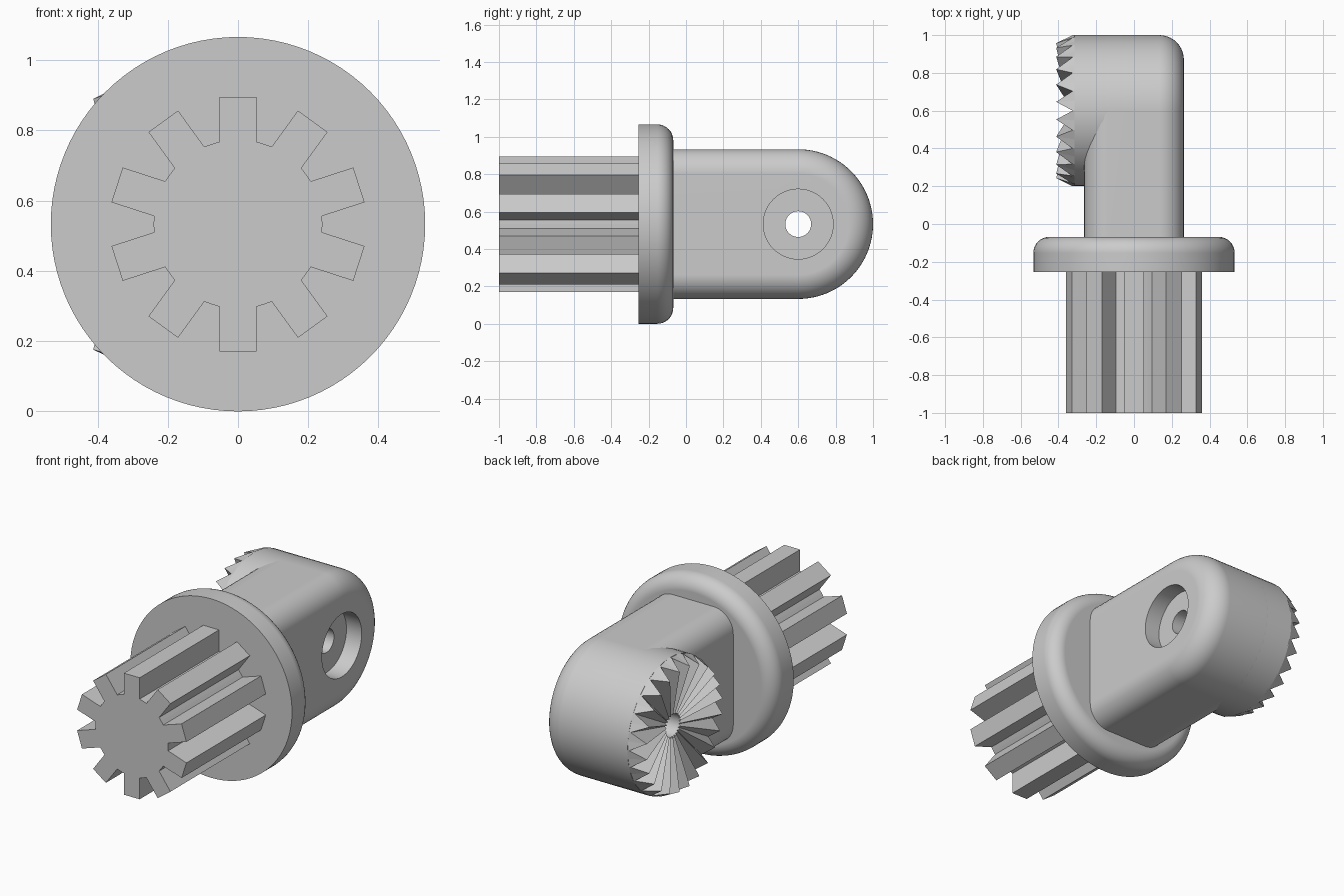
import bpy, bmesh
from math import sin, cos, pi, radians
from mathutils import Vector

if "Cube" in bpy.data.objects:
    bpy.data.objects.remove(bpy.data.objects["Cube"], do_unlink=True)

CZ = 0.533       # height of the shaft axis
PIVOT = 0.6      # y of the pivot hole
SEG = 96
TEETH = 24
HOLE, BORE, ARM = 0.069, 0.187, 0.4

grey = bpy.data.materials.new("plain grey")
grey.use_nodes = True
grey.diffuse_color = (0.6, 0.6, 0.6, 1)
grey.node_tree.nodes["Principled BSDF"].inputs["Base Color"].default_value = (0.6, 0.6, 0.6, 1)


def loft(name, rings, loop=False):
    """Skin a list of equal-length point rings; cap the ends or close the loop."""
    bm = bmesh.new()
    rows = [[bm.verts.new(p) for p in ring] for ring in rings]
    n = len(rows[0])
    pairs = list(zip(rows, rows[1:]))
    if loop:
        pairs.append((rows[-1], rows[0]))
    else:
        bm.faces.new(rows[0])
        bm.faces.new(rows[-1])
    for a, b in pairs:
        for i in range(n):
            j = (i + 1) % n
            bm.faces.new((a[i], a[j], b[j], b[i]))
    bmesh.ops.recalc_face_normals(bm, faces=bm.faces)
    mesh = bpy.data.meshes.new(name)
    bm.to_mesh(mesh)
    bm.free()
    mesh.materials.append(grey)
    obj = bpy.data.objects.new(name, mesh)
    bpy.context.collection.objects.link(obj)
    return obj


def activate(obj):
    bpy.ops.object.select_all(action='DESELECT')
    obj.select_set(True)
    bpy.context.view_layer.objects.active = obj


def smooth(obj, angle=30):
    activate(obj)
    bpy.ops.object.shade_smooth_by_angle(angle=radians(angle))
    mod = obj.modifiers.new("flat caps", 'WEIGHTED_NORMAL')
    mod.keep_sharp = True


def shaft_ring(y, r):
    return [Vector((r * cos(2 * pi * i / SEG), y, CZ + r * sin(2 * pi * i / SEG)))
            for i in range(SEG)]


def pivot_point(x, r, i, n):
    a = 2 * pi * i / n
    return Vector((x, PIVOT + r * sin(a), CZ + r * cos(a)))


def pivot_ring(x, r, n=2 * TEETH):
    return [pivot_point(x, r, i, n) for i in range(n)]


# Splined shaft with ten square teeth
def spline_outline(y):
    pts = []
    for t in range(10):
        a = t * pi / 5
        out, side = Vector((sin(a), 0, cos(a))), Vector((cos(a), 0, -sin(a)))
        for s, r in ((-1, 0.235), (-1, 0.362), (1, 0.362), (1, 0.235)):
            pts.append(out * r + side * s * 0.052 + Vector((0, y, CZ)))
        m = a + pi / 10
        pts.append(Vector((0.24 * sin(m), y, CZ + 0.24 * cos(m))))
    return pts


loft("splined_shaft", [spline_outline(-1), spline_outline(-0.24)])

# Round flange with a rounded back rim
FR, FB = 0.085, -0.068
rim = [(FB - FR + FR * sin(k * pi / 16), CZ - FR + FR * cos(k * pi / 16)) for k in range(9)]
smooth(loft("flange", [shaft_ring(y, r) for y, r in [(-0.253, CZ)] + rim]))


# Arm: slab with a half-round end and rounded long edges
def arm_ring(x, r):
    pts = [Vector((x, -0.1, CZ - r))]
    for k in range(49):
        a = -pi / 2 + k * pi / 48
        pts.append(Vector((x, PIVOT + r * cos(a), CZ + r * sin(a))))
    return pts + [Vector((x, -0.1, CZ + r))]


W, ER = 0.264, 0.13
edge = [(W - ER + ER * sin(k * pi / 20), ARM - ER + ER * cos(k * pi / 20)) for k in range(11)]
arm = loft("arm", [arm_ring(-x, r) for x, r in reversed(edge)] + [arm_ring(x, r) for x, r in edge])

# Pivot hole with a counterbore on the outer side
cutter = loft("hole_cutter", [pivot_ring(x, r) for x, r in
                              ((-0.6, HOLE), (W - 0.1, HOLE), (W - 0.1, BORE), (0.6, BORE))])
cutter.hide_render = True
activate(arm)
cut = arm.modifiers.new("hole", 'BOOLEAN')
cut.operation, cut.solver, cut.object = 'DIFFERENCE', 'EXACT', cutter
bpy.ops.object.modifier_apply(modifier=cut.name)
bpy.data.objects.remove(cutter, do_unlink=True)
smooth(arm)

# Round head continuing the arm to the toothed face
loft_ends = [pivot_ring(-0.315, HOLE), pivot_ring(-0.315, ARM),
             pivot_ring(ER - W, ARM), pivot_ring(ER - W, HOLE)]
smooth(loft("head", loft_ends, loop=True))


# Radial locking teeth, rising from the hole towards the rim
def tooth_ring(valley, peak):
    return [pivot_point(*(peak if i % 2 else valley), i, 2 * TEETH) for i in range(2 * TEETH)]


loft("locking_teeth", [
    pivot_ring(-0.31, HOLE),
    tooth_ring((-0.325, HOLE), (-0.341, HOLE)),
    tooth_ring((-0.325, ARM), (-0.412, 0.36)),
    pivot_ring(-0.31, ARM),
], loop=True)
